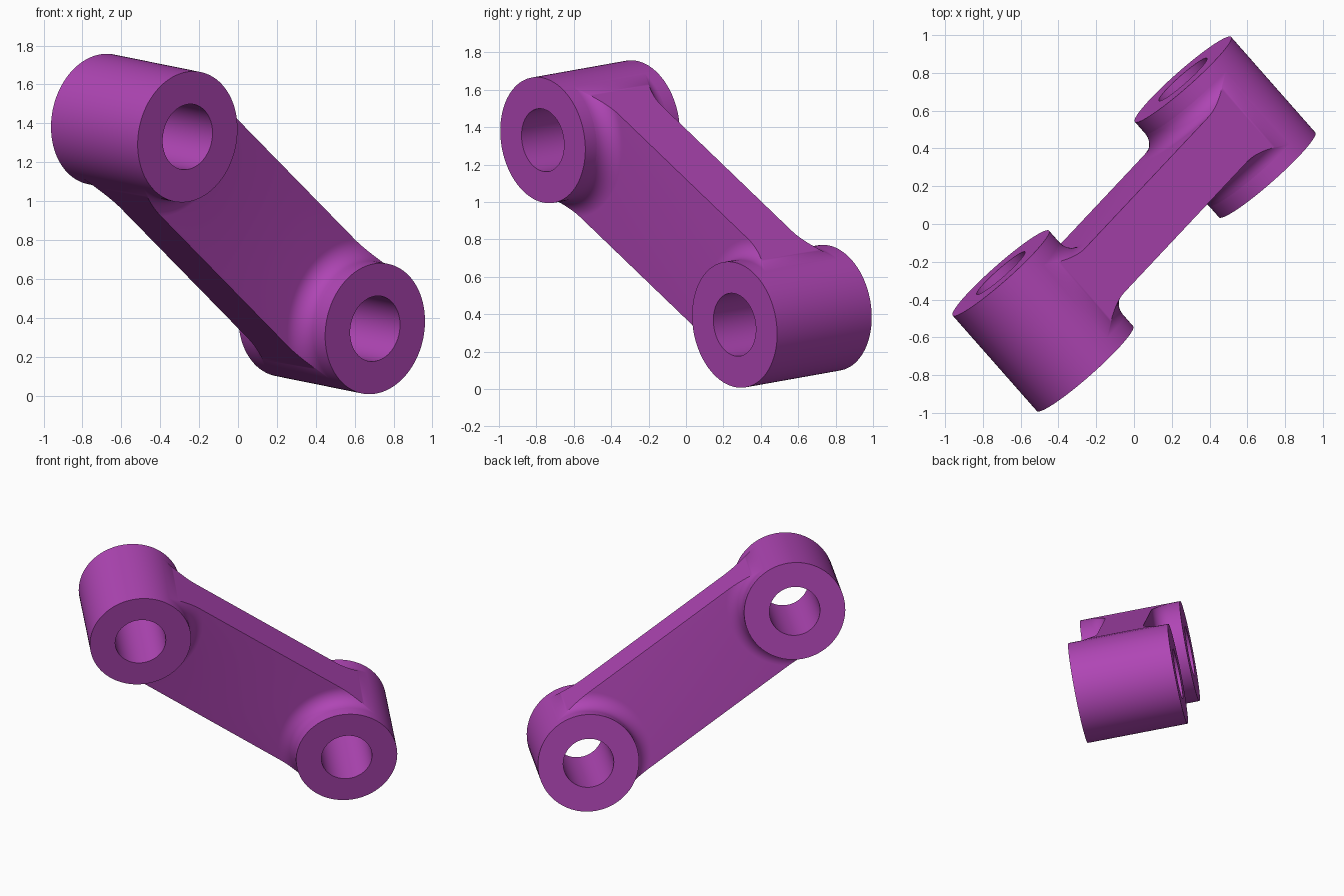
import bpy, bmesh, math
from mathutils import Vector, Matrix

if "Cube" in bpy.data.objects:
    bpy.data.objects.remove(bpy.data.objects["Cube"])

R, BORE, HALF = 0.34, 0.17, 0.34      # boss radius, bore radius, half boss length
T, F = 0.158, 0.10                    # half arm thickness, fillet radius
SEG = 96

# Link frame: x along the arm, z along the boss axes
n = Vector((-0.445, 0.505, 0.09)).normalized()
span = Vector((0.956, 1.035, -0.985))
span -= n * span.dot(n)
L = span.length
d = span.normalized()
w = n.cross(d)
frame = Matrix.Translation((0, 0, 0.8825)) @ Matrix((d, w, n)).transposed().to_4x4()

mat = bpy.data.materials.new("purple")
mat.diffuse_color = (0.43, 0.06, 0.46, 1)
mat.use_nodes = True
mat.node_tree.nodes["Principled BSDF"].inputs["Base Color"].default_value = mat.diffuse_color


def finish(name, bm):
    bmesh.ops.remove_doubles(bm, verts=bm.verts, dist=1e-5)
    bmesh.ops.recalc_face_normals(bm, faces=bm.faces)
    bm.transform(frame)
    me = bpy.data.meshes.new(name)
    bm.to_mesh(me)
    bm.free()
    me.materials.append(mat)
    ob = bpy.data.objects.new(name, me)
    bpy.context.collection.objects.link(ob)
    bpy.ops.object.select_all(action='DESELECT')
    ob.select_set(True)
    bpy.context.view_layer.objects.active = ob
    bpy.ops.object.shade_smooth_by_angle(angle=math.radians(30))


def boss(name, x):
    # Hollow cylinder swept from a rectangular profile
    bm = bmesh.new()
    prof = [(R, -HALF), (R, HALF), (BORE, HALF), (BORE, -HALF)]
    rings = []
    for i in range(SEG):
        a = 2 * math.pi * i / SEG
        rings.append([bm.verts.new((x + r * math.cos(a), r * math.sin(a), z)) for r, z in prof])
    for i in range(SEG):
        p, q = rings[i], rings[(i + 1) % SEG]
        for j in range(4):
            k = (j + 1) % 4
            bm.faces.new((p[j], q[j], q[k], p[k]))
    finish(name, bm)


def arm():
    bm = bmesh.new()
    crit = math.asin(R / (R + F))     # where the fillet reaches the arm side
    inner = [crit * (i / 16 - 1) for i in range(33)]
    outer = [crit + (math.pi / 2 - crit) * i / 20 for i in range(21)]
    angles = [-a for a in reversed(outer)][:-1] + inner + outer[1:]
    steps = 10

    def column(a, e, s):
        # Fillet section at angle a, from boss wall down to arm face
        rmax = min(R + F, R / max(abs(math.sin(a)), 1e-6))
        top = math.acos(max(-1, min(1, (R + F - rmax) / F)))
        pts = []
        for k in range(steps + 1):
            p = top * k / steps
            r = R + F - F * math.cos(p)
            pts.append(Vector((e * (-L / 2 + r * math.cos(a)), r * math.sin(a),
                               s * (T + F * (1 - math.sin(p))))))
        return pts

    # Fillets and flat faces, on both sides of the arm
    for s in (-1, 1):
        flat = []
        for e in (-1, 1):
            cols = [[bm.verts.new(p) for p in column(a, e, s)] for a in angles]
            for p, q in zip(cols, cols[1:]):
                for k in range(steps):
                    bm.faces.new((p[k], q[k], q[k + 1], p[k + 1]))
            rim = [column(a, e, s)[-1] for a in inner]
            flat += rim if e == -1 else rim[::-1]
        bm.faces.new([bm.verts.new(p) for p in flat])

    # Narrow edge faces, flaring up with the fillets
    for side in (-1, 1):
        loop = []
        for s in (1, -1):
            left = [column(side * a, 1, s)[-1] for a in reversed(outer)]
            right = [column(side * a, -1, s)[-1] for a in outer]
            line = left + right
            loop += line if s == 1 else line[::-1]
        bm.faces.new([bm.verts.new(p) for p in loop])
    finish("link_arm", bm)


boss("upper_boss", -L / 2)
boss("lower_boss", L / 2)
arm()
